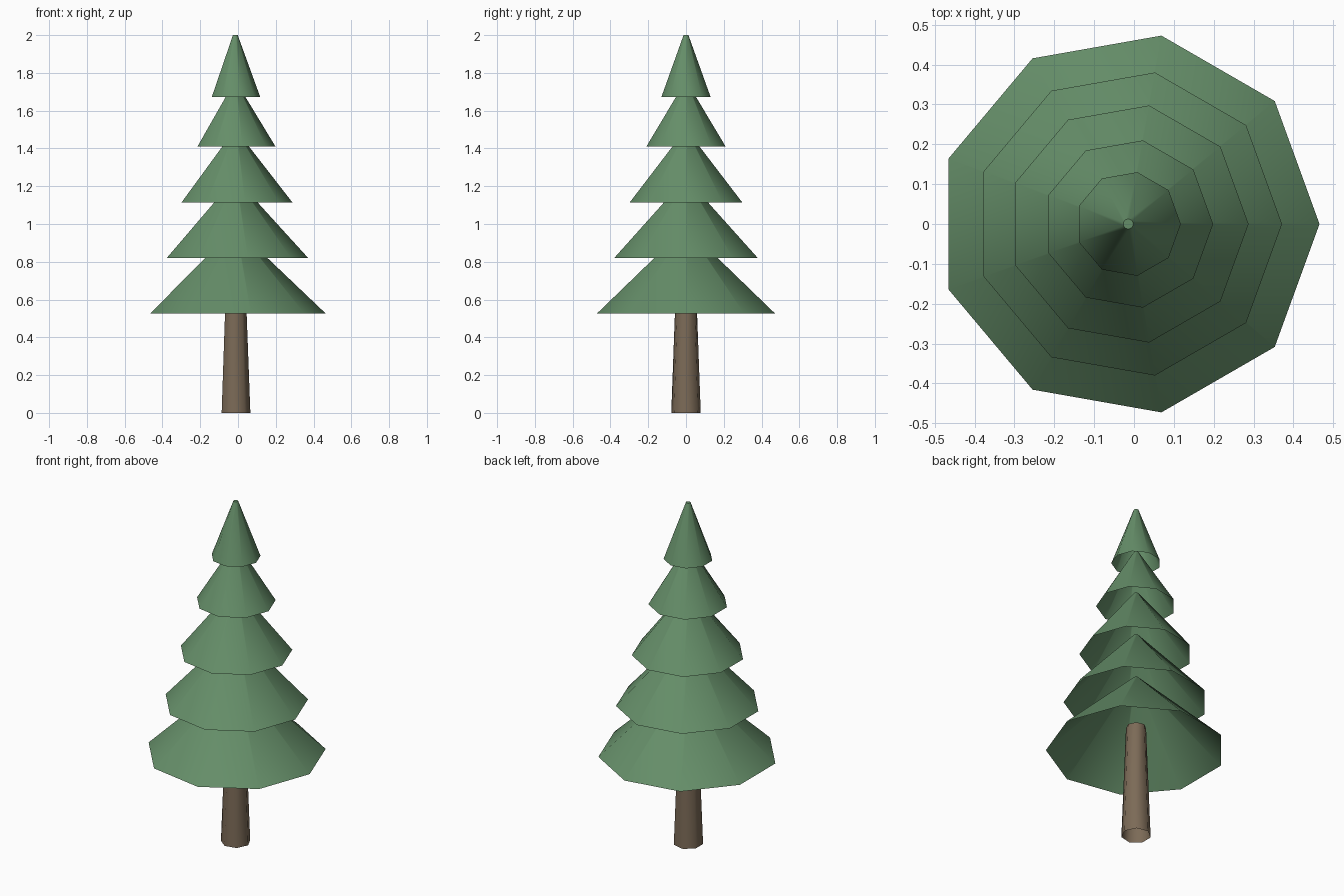
import bpy, bmesh, math

if "Cube" in bpy.data.objects:
    bpy.data.objects.remove(bpy.data.objects["Cube"])

CX = -0.0145  # shared axis of trunk and tiers


def material(name, rgb):
    m = bpy.data.materials.new(name)
    m.diffuse_color = (*rgb, 1)
    m.use_nodes = True
    m.node_tree.nodes["Principled BSDF"].inputs["Base Color"].default_value = m.diffuse_color
    return m


def open_cone(name, sides, z0, z1, r0, r1, mat, cap_top):
    """Hollow tapered shell with a corner on +x, open at the bottom."""
    bm = bmesh.new()
    rings = [[bm.verts.new((CX + r * math.cos(2 * math.pi * i / sides),
                            r * math.sin(2 * math.pi * i / sides), z))
              for i in range(sides)] for r, z in ((r0, z0), (r1, z1))]
    lo, hi = rings
    for i in range(sides):
        j = (i + 1) % sides
        bm.faces.new((lo[i], lo[j], hi[j], hi[i])).smooth = True
    if cap_top:
        bm.faces.new(hi).smooth = False
        for v in hi:
            for e in v.link_edges:
                if e.other_vert(v) in hi:
                    e.smooth = False
    mesh = bpy.data.meshes.new(name)
    bm.to_mesh(mesh)
    bm.free()
    mesh.materials.append(mat)
    obj = bpy.data.objects.new(name, mesh)
    bpy.context.collection.objects.link(obj)
    return obj


bark = material("bark", (0.20, 0.145, 0.095))
needles = material("needles", (0.13, 0.27, 0.14))

# Trunk: seven-sided, tapering up into the lowest tier
open_cone("trunk", 7, 0.0, 0.665, 0.08, 0.055, bark, False)

# Foliage tiers: (bottom z, top z, bottom radius)
tiers = [(0.525, 0.97, 0.48), (0.82, 1.23, 0.386), (1.115, 1.487, 0.302),
         (1.41, 1.74, 0.213), (1.673, 2.0, 0.132)]
for n, (z0, z1, r) in enumerate(tiers, 1):
    open_cone(f"foliage_tier_{n}", 9, z0, z1, r, 0.013, needles, True)
